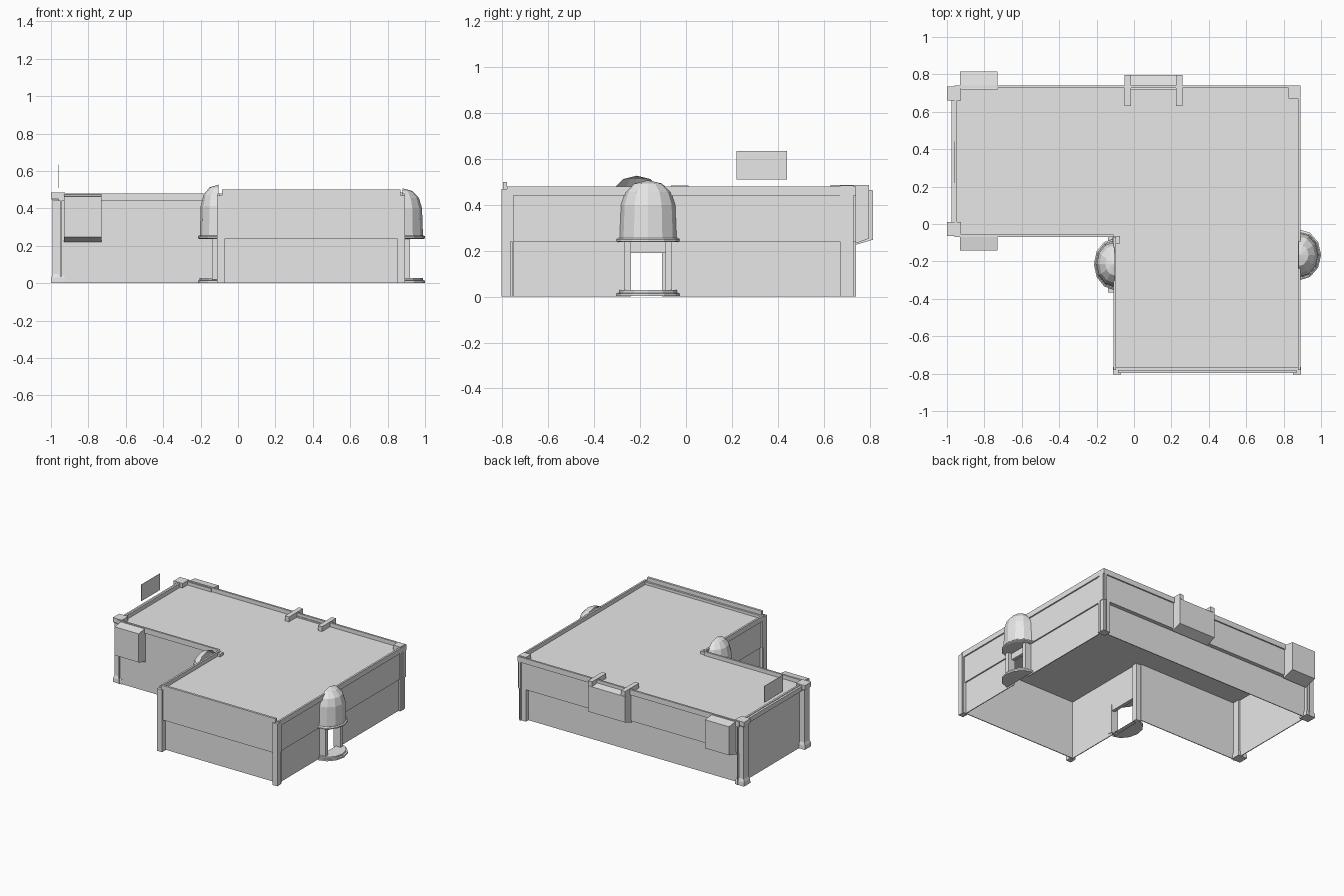
import bpy, bmesh, math
from mathutils import Vector

if "Cube" in bpy.data.objects:
    bpy.data.objects.remove(bpy.data.objects["Cube"])

mat = bpy.data.materials.new("light grey")
mat.diffuse_color = (0.8, 0.8, 0.8, 1)
mat.use_nodes = True
mat.node_tree.nodes["Principled BSDF"].inputs["Base Color"].default_value = mat.diffuse_color


def finish(name, bm):
    me = bpy.data.meshes.new(name)
    bmesh.ops.recalc_face_normals(bm, faces=bm.faces[:])
    bm.to_mesh(me)
    bm.free()
    me.materials.append(mat)
    ob = bpy.data.objects.new(name, me)
    bpy.context.collection.objects.link(ob)
    return ob


def loft(name, rings, cap=True):
    """Join equal-length closed rings of points into a skin."""
    bm = bmesh.new()
    rows = [[bm.verts.new(p) for p in r] for r in rings]
    n = len(rows[0])
    for a, b in zip(rows, rows[1:]):
        for i in range(n):
            j = (i + 1) % n
            bm.faces.new((a[i], a[j], b[j], b[i]))
    if cap:
        bm.faces.new(rows[0][::-1])
        bm.faces.new(rows[-1])
    return finish(name, bm)


def rect(x0, x1, y0, y1, z):
    return [(x0, y0, z), (x1, y0, z), (x1, y1, z), (x0, y1, z)]


def box(name, x0, x1, y0, y1, z0, z1):
    return loft(name, [rect(x0, x1, y0, y1, z0), rect(x0, x1, y0, y1, z1)])


# Outline of the L-shaped building, counter-clockwise
L = [(-0.96, -0.07), (-0.11, -0.07), (-0.11, -0.78),
     (0.89, -0.78), (0.89, 0.74), (-0.96, 0.74)]


def strip(name, p, q, o0, o1, z0, z1, a=0.0, b=None):
    """Box along wall p-q, from distance a to b, offset o0..o1 outward."""
    p, q = Vector(p), Vector(q)
    d = (q - p).normalized()
    n = Vector((d.y, -d.x))
    b = (q - p).length if b is None else b
    c = [p + d * s + n * o for s in (a, b) for o in (o0, o1)]
    xs, ys = [v.x for v in c], [v.y for v in c]
    box(name, min(xs), max(xs), min(ys), max(ys), z0, z1)


# Walls: name, depth of the ledge at mid height, parapet top, door centre and half width
specs = [("wing_front", 0, 0.48, None), ("inner_side", 0.01, 0.48, (0.145, 0.12)),
         ("front", 0.012, 0.47, None), ("right", 0.01, 0.48, (0.615, 0.075)),
         ("back", 0.03, 0.48, None), ("left", 0, 0.48, None)]
for i, (nm, ledge, top, door) in enumerate(specs):
    p, q = L[i], L[(i + 1) % 6]
    length = (Vector(q) - Vector(p)).length
    lo = -0.01 - ledge
    if door:
        c, w = door
        strip(nm + "_lower_wall", p, q, lo - 0.006, lo, 0, 0.24, 0, c - w)
        strip(nm + "_lower_wall", p, q, lo - 0.006, lo, 0, 0.24, c + w, length)
        strip(nm + "_door_lintel", p, q, lo - 0.006, 0, 0.19, 0.24, c - w, c + w)
        for s in (-1, 1):
            e = sorted((c + s * w, c + s * (w + 0.03)))
            strip(nm + "_door_jamb", p, q, -0.03, 0.03, 0.02, 0.24, *e)
    else:
        strip(nm + "_lower_wall", p, q, lo - 0.006, lo, 0, 0.24)
    strip(nm + "_upper_wall", p, q, lo - 0.006, -0.01, 0.24, 0.45)
    strip(nm + "_parapet", p, q, -0.014, 0, 0.44, top)

# Taller front panel and thin left parapet rail
box("front_upper_panel", -0.085, 0.87, -0.797, -0.78, 0.24, 0.50)
box("left_parapet_rail", -0.976, -0.955, 0.01, 0.66, 0.44, 0.475)

# Roof
loft("roof", [[(x, y, z) for x, y in L] for z in (0.442, 0.45)])

# Plain corner pillars
for x0, x1, y0, y1, h in ((-0.112, -0.07, -0.805, -0.765, 0.47),
                          (0.85, 0.892, -0.805, -0.765, 0.47),
                          (0.825, 0.885, 0.67, 0.73, 0.485),
                          (-0.115, -0.075, -0.105, -0.065, 0.47)):
    box("corner_pillar", x0, x1, y0, y1, 0, h)

# Flared pillars on the left end
flare = [(0, 0.038), (0.03, 0.036), (0.05, 0.029), (0.44, 0.029), (0.455, 0.038), (0.485, 0.038)]
for cy in (-0.027, 0.698):
    loft("flared_pillar", [rect(-0.962 - r, -0.962 + r, cy - r, cy + r, z) for z, r in flare])


# Projecting bays with sloped top and bottom
def bay(name, x0, x1, y_in, y_out, z0, z1):
    prof = [(y_in, z0), (y_out, z0 + 0.028), (y_out, z1 - 0.012), (y_in, z1)]
    loft(name, [[(x, y, z) for y, z in prof] for x in (x0, x1)])


bay("front_bay", -0.93, -0.73, -0.06, -0.142, 0.22, 0.475)
bay("back_bay", -0.93, -0.73, 0.72, 0.815, 0.22, 0.475)
bay("back_middle_bay", -0.05, 0.26, 0.72, 0.797, 0.225, 0.46)
for x in (-0.05, 0.225):
    box("bay_bracket", x, x + 0.035, 0.63, 0.797, 0.45, 0.487)


# Half-round turrets: dome, rim and doorstep
def half_round(name, cx, cy, side, sx, prof, closed):
    seg = 6
    rings = []
    for r, z in prof:
        rings.append([(cx + side * sx * r * math.cos(t), cy + r * math.sin(t), z)
                      for t in (math.pi * (k / seg - 0.5) for k in range(seg + 1))])
    bm = bmesh.new()
    rows = [[bm.verts.new(p) for p in r] for r in rings]
    for a, b in zip(rows, rows[1:]):
        for i in range(seg):
            bm.faces.new((a[i], a[i + 1], b[i + 1], b[i]))
    if closed:
        bm.faces.new(rows[0])
        bm.faces.new(rows[-1])
    bmesh.ops.remove_doubles(bm, verts=bm.verts[:], dist=1e-5)
    finish(name, bm)


dome = [(0.124, 0.253), (0.118, 0.40), (0.10, 0.455), (0.06, 0.493), (0.0005, 0.507)]
rim = [(0.128, 0.237), (0.137, 0.241), (0.137, 0.25), (0.128, 0.256)]
step = [(0.137, 0.002), (0.137, 0.014), (0.125, 0.016), (0.125, 0.028)]
for side, cx, cy, sx, lift in ((1, 0.88, -0.165, 0.88, 0), (-1, -0.105, -0.215, 0.8, 0.02)):
    half_round("turret_dome", cx, cy, side, sx,
               [(r, z + lift * (z - 0.253) / 0.254) for r, z in dome], False)
    half_round("turret_rim", cx, cy, side, sx, rim, True)
    half_round("turret_step", cx, cy, side, sx, step, True)

# Flat sign plate above the left end
box("sign_plate", -0.962, -0.96, 0.22, 0.44, 0.51, 0.635)
